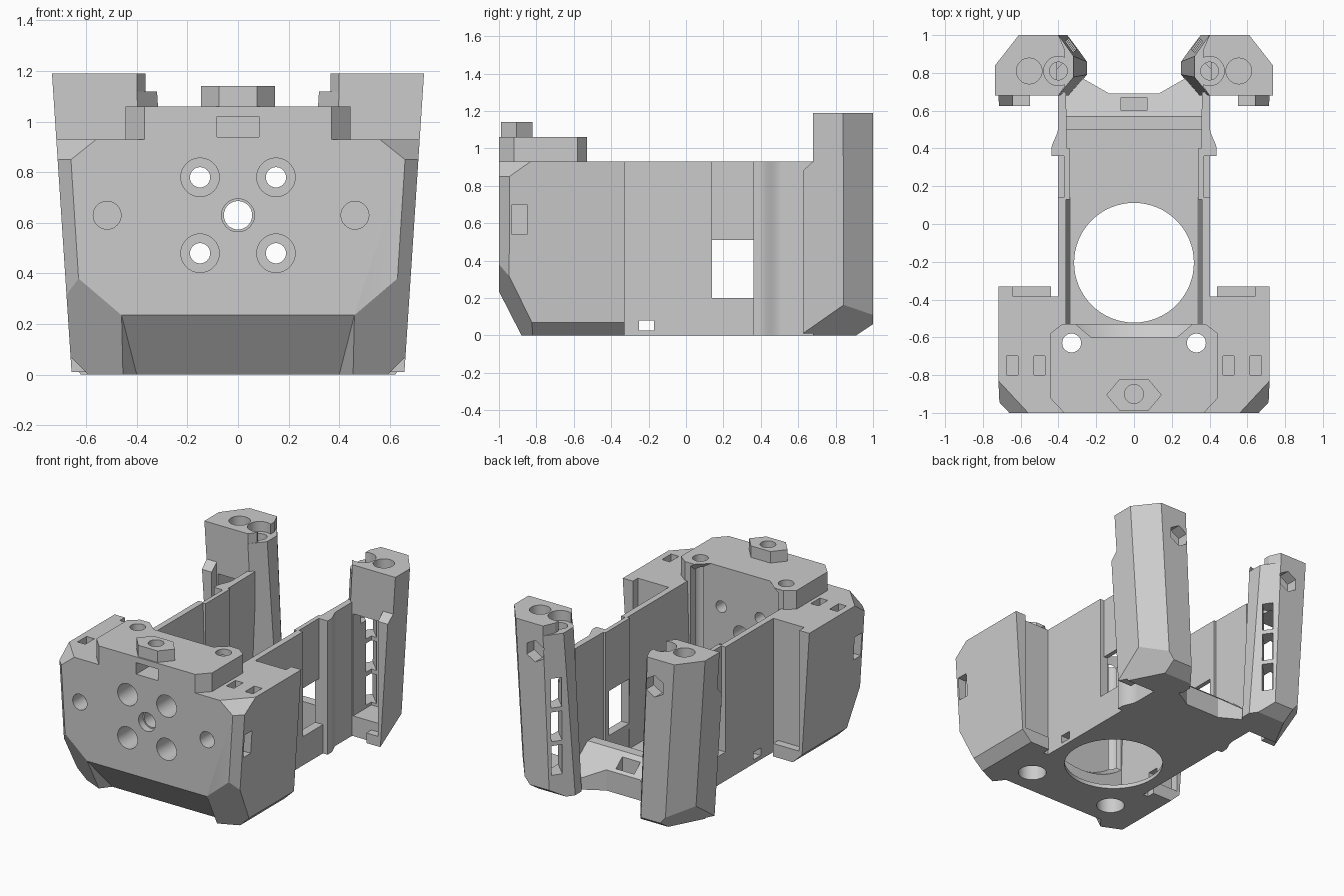
import bpy, bmesh, math
from mathutils import Vector, Matrix

if "Cube" in bpy.data.objects:
    bpy.data.objects.remove(bpy.data.objects["Cube"], do_unlink=True)

grey = bpy.data.materials.new("plain grey")
grey.use_nodes = True
grey.diffuse_color = (0.6, 0.6, 0.6, 1)
grey.node_tree.nodes["Principled BSDF"].inputs["Base Color"].default_value = grey.diffuse_color
FLOOR = 0.027


def prism(points, z0, z1, s=1):
    """Plan outline pulled up from z0 to z1, mirrored when s is -1."""
    bm = bmesh.new()
    low = [bm.verts.new((s * x, y, z0)) for x, y in points]
    high = [bm.verts.new((s * x, y, z1)) for x, y in points]
    bm.faces.new(low)
    bm.faces.new(high)
    n = len(points)
    for i in range(n):
        j = (i + 1) % n
        bm.faces.new((low[i], low[j], high[j], high[i]))
    bmesh.ops.recalc_face_normals(bm, faces=bm.faces)
    return bm


def box(x0, x1, y0, y1, z0, z1, s=1):
    return prism([(x0, y0), (x1, y0), (x1, y1), (x0, y1)], z0, z1, s)


def cyl(x, y, z, r, length, axis="Z", r2=None, seg=40):
    """Cylinder or cone centred on a point."""
    bm = bmesh.new()
    turn = Matrix.Rotation(math.pi / 2, 4, "X") if axis == "Y" else Matrix()
    bmesh.ops.create_cone(bm, cap_ends=True, segments=seg, radius1=r,
                          radius2=r if r2 is None else r2, depth=length,
                          matrix=Matrix.Translation((x, y, z)) @ turn)
    return bm


def chop(bm, a, b, c, s=1, inside=(0.3, -0.3, 0.5)):
    """Slice along the plane through three points, keeping the inside."""
    a, b, c, keep = [Vector((s * p[0], p[1], p[2])) for p in (a, b, c, inside)]
    normal = (b - a).cross(c - a).normalized()
    if normal.dot(keep - a) > 0:
        normal = -normal
    bmesh.ops.bisect_plane(bm, geom=bm.verts[:] + bm.edges[:] + bm.faces[:], dist=1e-5,
                           plane_co=a, plane_no=normal, clear_outer=True)
    bmesh.ops.holes_fill(bm, edges=[e for e in bm.edges if e.is_boundary])
    bmesh.ops.recalc_face_normals(bm, faces=bm.faces)


def to_object(name, bm):
    mesh = bpy.data.meshes.new(name)
    bm.to_mesh(mesh)
    bm.free()
    ob = bpy.data.objects.new(name, mesh)
    bpy.context.collection.objects.link(ob)
    return ob


def part(name, bm, cuts=()):
    """Finished part with every cutter taken out of it."""
    ob = to_object(name, bm)
    for cut in cuts:
        tool = to_object("cutter", cut)
        mod = ob.modifiers.new("cut", "BOOLEAN")
        mod.operation, mod.solver, mod.object = "DIFFERENCE", "EXACT", tool
        graph = bpy.context.evaluated_depsgraph_get()
        mesh = bpy.data.meshes.new_from_object(ob.evaluated_get(graph))
        ob.modifiers.clear()
        ob.data = mesh
        bpy.data.objects.remove(tool, do_unlink=True)
    ob.data.materials.clear()
    ob.data.materials.append(grey)
    bpy.ops.object.select_all(action="DESELECT")
    ob.select_set(True)
    bpy.context.view_layer.objects.active = ob
    bpy.ops.object.shade_smooth_by_angle(angle=math.radians(15))


def flank(bm, s):
    """Leaning outer side shared by block and posts."""
    chop(bm, (0.657, 0, 0), (0.657, 1, 0), (0.735, 0, 1.19), s)


def lean_inside(bm, s, keep_x):
    """Leaning inner side shared by cavity and front walls."""
    chop(bm, (0.335, 0, 0.03), (0.335, 1, 0.03), (0.36, 0, 0.93), s, (keep_x, 0, 0.5))


def opening():
    return cyl(0, -0.205, 0, 0.317, 0.4, seg=64)


def front_cuts():
    """Cavity, conical recess and upright screw holes of the front end."""
    cavity = box(-0.5, 0.5, -0.53, 0, FLOOR, 2)
    recess = cyl(0, -0.56, 0.63, 0.535, 0.08, "Y", 0.486, 64)
    if max(recess.verts, key=lambda v: abs(v.co.x)).co.y < -0.56:
        bmesh.ops.rotate(recess, verts=recess.verts, cent=(0, -0.56, 0.63),
                         matrix=Matrix.Rotation(math.pi, 3, "Z"))
    cuts = [opening(), cavity, recess]
    for s in (1, -1):
        lean_inside(cavity, s, 0)
        chop(recess, (0.335, 0, 0), (0.335, 1, 0), (0.335, 0, 1), s, (0, -0.56, 0.63))
        cuts.append(cyl(s * 0.33, -0.63, 0.5, 0.05, 3))
        cuts.append(cyl(s * 0.33, -0.63, 0, 0.09, 0.3))
    return cuts


# Front block with faceted corners and a sloping undercut between two feet
block = box(-0.8, 0.8, -1, -0.33, 0, 0.93)
chop(block, (0, -1, 0.235), (1, -1, 0.235), (0, -0.88, 0))
undercut = box(-0.6, 0.6, -1.1, -0.7, -0.1, 0.3)
chop(undercut, (0, -1, 0.235), (1, -1, 0.235), (0, -0.81, 0), 1, (0, -1, 0))
for s in (1, -1):
    flank(block, s)
    chop(block, (0.66, -1, 0.85), (0.63, -1, 0.38), (0.712, -0.945, 0.85), s)
    chop(block, (0.63, -1, 0.38), (0.46, -1, 0.235), (0.66, -0.83, 0.08), s)
    chop(block, (0.56, -1, 0.93), (0.718, -0.83, 0.93), (0.66, -1, 0.85), s)
    chop(block, (0.662, 0, 0.07), (0.662, 1, 0.07), (0.59, 0, 0), s)
    chop(undercut, (0.46, -1, 0.235), (0.455, -0.88, 0), (0.4, -0.81, 0), s, (0, -1, 0))
cuts = front_cuts() + [undercut]
for x, z, r, bore in [(0, 0.63, 0.056, 0.065)] + [
        (sx * 0.15, 0.63 + sz * 0.15, 0.04, 0.076) for sx in (1, -1) for sz in (1, -1)]:
    cuts += [cyl(x, -0.8, z, r, 0.8, "Y"), cyl(x, -1, z, bore, 0.1 if x == 0 else 0.4, "Y")]
cuts += [cyl(x, -1, 0.63, 0.055, 0.24, "Y") for x in (-0.517, 0.462)]
cuts.append(box(-0.083, 0.083, -1.1, -0.8, 0.94, 1.02))
for s in (1, -1):
    cuts += [box(x - 0.03, x + 0.03, -0.8, -0.7, 0.8, 1, s) for x in (0.5, 0.645)]
    cuts.append(box(0.64, 0.8, -0.93, -0.85, 0.54, 0.7, s))
    # rear step of the wing, above a low ledge
    cuts += [box(0.403, 0.44, -0.385, 0, -1, 2, s), box(0.43, 0.64, -0.385, 0, 0.09, 2, s)]
part("front_block", block, cuts)

# Raised cover with chamfered corners
half = [(0.37, -1), (0.445, -0.92), (0.445, -0.58), (0.38, -0.53)]
outline = half + [(-x, y) for x, y in reversed(half)]
part("top_cover", prism(outline, 0.92, 1.06), front_cuts() + [
    cyl(0, -0.9, 1.1, 0.05, 0.3), box(-0.083, 0.083, -1.1, -0.8, 0.94, 1.02)])

# Six-sided boss
hexagon = [(0.147, -0.905), (0.075, -0.82), (-0.075, -0.82),
           (-0.147, -0.905), (-0.075, -0.99), (0.075, -0.99)]
part("hex_boss", prism(hexagon, 1.05, 1.14), [cyl(0, -0.9, 1.1, 0.05, 0.3)])

# Floor plate with round opening and notched back
half = [(0.4, -0.34), (0.4, 0.7), (0.27, 0.77), (0.13, 0.69)]
outline = half + [(-x, y) for x, y in reversed(half)]
part("floor", prism(outline, 0, FLOOR), [opening()])

# Sloping sill at the back of the floor
half = [(0.37, 0.5), (0.37, 0.7), (0.27, 0.77), (0.13, 0.69)]
outline = half + [(-x, y) for x, y in reversed(half)]
sill = prism(outline, 0.01, 0.24)
chop(sill, (0, 0.57, 0.24), (1, 0.57, 0.24), (0, 0.77, 0.08), 1, (0, 0.5, 0.1))
part("back_sill", sill, [box(-0.07, 0.07, 0.6, 0.67, 0.08, 0.5)])

top_outer = [(0.75, 0.68), (0.75, 0.84), (0.61, 1)]
for s, side in ((1, "left"), (-1, "right")):
    # Side wall: leaning front length, thin panel with a window, rounded rear
    wall = box(0.3, 0.402, -0.35, 0.14, 0, 0.93, s)
    lean_inside(wall, s, 0.4)
    part(side + "_front_wall", wall, [box(0.2, 0.6, -0.25, -0.17, 0.025, 0.08, s), opening()])
    part(side + "_wall_panel", box(0.34, 0.37, 0.13, 0.4, 0, 0.93, s),
         [box(0.2, 0.6, 0.14, 0.36, 0.2, 0.51, s)])
    part(side + "_wall_sill", box(0.34, 0.402, 0.13, 0.37, 0, 0.2, s))
    bump = [(0.42 + 0.018 * math.cos(i * math.pi / 12), 0.39 + 0.01 * i) for i in range(13)]
    rear = [(0.355, 0.36), (0.438, 0.36)] + bump + [(0.402, 0.7), (0.36, 0.7)]
    part(side + "_rear_wall", prism(rear, 0, 0.93, s))

    # Hollow post leaning on its inner side, with a raised top,
    # screw holes, nut pocket and windows
    mid = (0.45, 0.82, 0.6)
    steps = [("post", [(0.2, 1), (0.2, 0.68)], 0, 1.12),
             ("post_top", [(0.4, 1), (0.365, 0.92), (0.365, 0.73), (0.4, 0.68)], 1.11, 1.19)]
    for name, inner, z0, z1 in steps:
        post = prism(top_outer + inner, z0, z1, s)
        flank(post, s)
        chop(post, (0.735, 0.84, 1.19), (0.61, 1, 1.19), (0.66, 0.84, 0), s, mid)
        cuts = [cyl(s * 0.555, 0.81, 1.15, 0.068, 0.3)]
        if name == "post_top":
            cuts.append(cyl(s * 0.4, 0.81, 1.15, 0.078, 0.2))
        else:
            chop(post, (0.25, 0, 0), (0.25, 1, 0), (0.32, 0, 1.12), s, mid)
            chop(post, (0.35, 1, 0), (0.25, 0.86, 0), (0.4, 1, 1.12), s, mid)
            chop(post, (0.34, 0.68, 0), (0.25, 0.79, 0), (0.4, 0.68, 1.12), s, mid)
            chop(post, (0, 0.91, 0), (1, 0.91, 0), (0, 1, 0.06), s, mid)
            chop(post, (0.66, 0.62, 0.01), (0.667, 0.84, 0.16), (0.5, 0.91, 0), s, mid)
            cuts += [cyl(s * 0.4, 0.81, 1, 0.047, 0.5),
                     cyl(s * 0.46, 1, 1.0, 0.075, 0.16, "Y", seg=6),
                     box(0.41, 0.63, 0.6, 0.88, 0.14, 0.85, s)]
            for i in range(3):
                z = 0.16 + i * 0.23
                slot = [(0.28, 1.05), (0.2, 1.03), (0.52, 0.71), (0.6, 0.73)]
                cuts.append(prism(slot, z, z + 0.2, s))
        part(side + "_" + name, post, cuts)

    # Thin flange and low tab on the outer front edge of the post
    for name, x0, z1 in (("post_flange", 0.64, 0.93), ("post_tab", 0.55, 0.08)):
        flange = box(x0, 0.75, 0.625, 0.69, 0.01, z1, s)
        flank(flange, s)
        chop(flange, (0, 0.625, 0.88), (1, 0.625, 0.88), (0, 0.68, 0.93), s, (0.6, 0.68, 0.5))
        chop(flange, (0.66, 0.62, 0.01), (0.667, 0.84, 0.16), (0.5, 0.91, 0), s, mid)
        part(side + "_" + name, flange)
